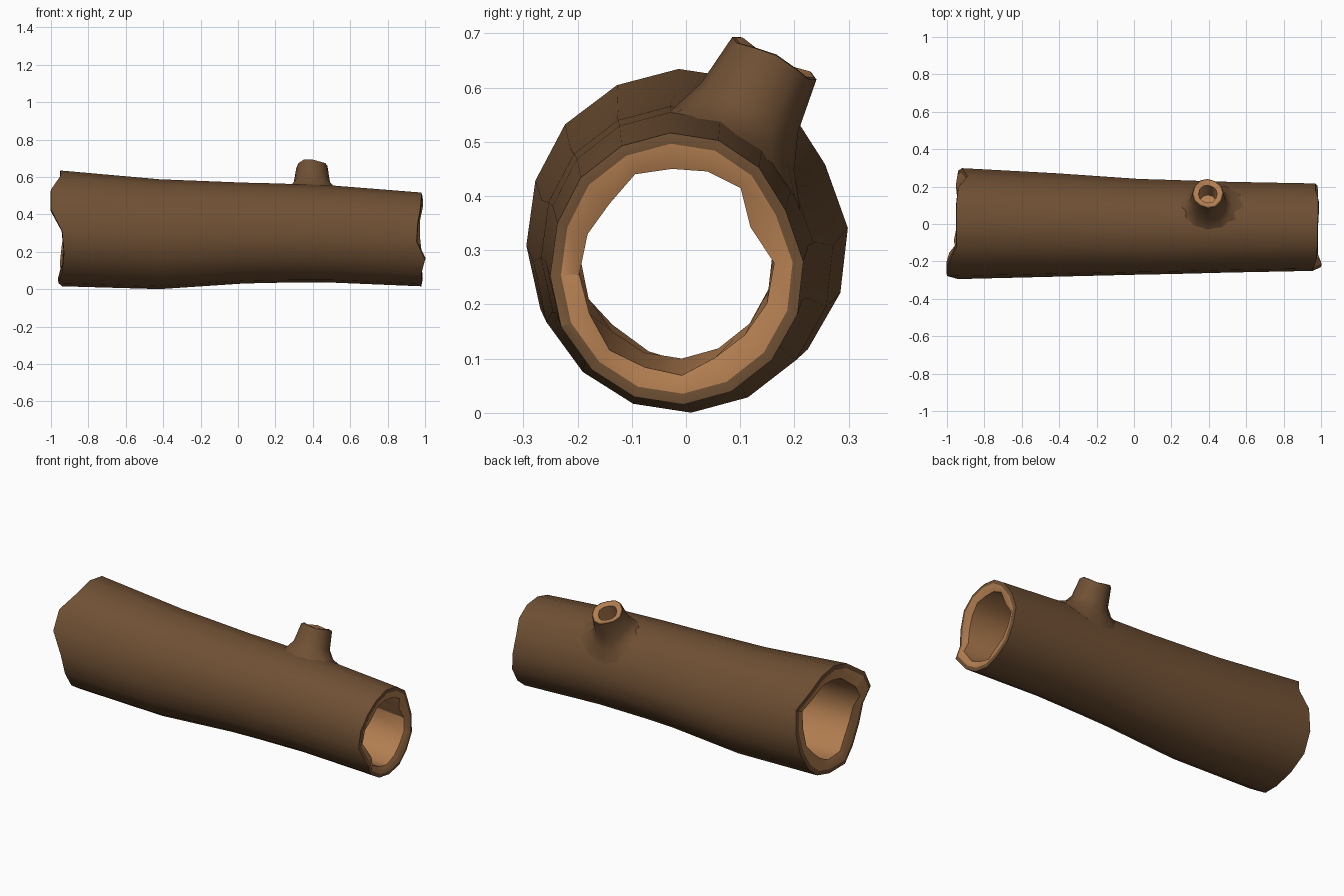
import bpy, bmesh, math, random
from mathutils import Vector

if "Cube" in bpy.data.objects:
    bpy.data.objects.remove(bpy.data.objects["Cube"])
random.seed(4)

def material(name, col):
    m = bpy.data.materials.new(name)
    m.diffuse_color = (*col, 1)
    m.use_nodes = True
    m.node_tree.nodes["Principled BSDF"].inputs["Base Color"].default_value = m.diffuse_color
    return m

BARK = material("bark brown", (0.16, 0.08, 0.034))
WOOD = material("pale wood", (0.45, 0.21, 0.082))

def loft(name, rings, mats, closed=False, cap=False):
    """Skin a list of equal-sized point rings; mats gives a material per band."""
    bm = bmesh.new()
    vr = [[bm.verts.new(p) for p in r] for r in rings]
    n = len(vr[0])
    pairs = list(zip(vr, vr[1:] + (vr[:1] if closed else [])))
    for (a, b), mi in zip(pairs, mats):
        for i in range(n):
            j = (i + 1) % n
            bm.faces.new((a[i], a[j], b[j], b[i])).material_index = mi
    if cap:
        bm.faces.new(vr[-1]).material_index = 1
    bmesh.ops.recalc_face_normals(bm, faces=bm.faces)
    me = bpy.data.meshes.new(name)
    bm.to_mesh(me)
    bm.free()
    ob = bpy.data.objects.new(name, me)
    bpy.context.collection.objects.link(ob)
    me.materials.append(BARK)
    me.materials.append(WOOD)
    bpy.ops.object.select_all(action='DESELECT')
    ob.select_set(True)
    bpy.context.view_layer.objects.active = ob
    bpy.ops.object.shade_smooth_by_angle(angle=math.radians(35))
    return ob

# ---- hollow trunk ----
N = 16
ANG = [math.radians(3 + 360 / N * k) for k in range(N)]
WOBBLE = [1, .95, .97, .99, 1, 1.01, 1.02, 1, 1, 1.01, 1, 1, 1, 1, 1.01, 1.01]
# broken edge x for each side, starting at +y and turning up over the top
LEFT = [-.92, -.89, -.94, -.95, -.95, -.95, -1, -1, -.94, -.93, -.94, -.96, -.94, -.94, -.95, -.94]
RIGHT = [.97, .97, .985, .985, .98, .98, .975, .96, .955, 1, .98, .98, .98, .985, .98, .98]
# section: x, y centre, z centre, y radius, z radius
SECT = [(-.95, .002, .325, .297, .31), (-.42, -.005, .294, .277, .294),
        (.03, -.015, .3, .256, .27), (.2, -.016, .3, .252, .266),
        (.5, -.017, .295, .243, .26), (.98, -.017, .266, .234, .251)]

def section(s, inset=0, xs=None, shift=0, jitter=0):
    x, cy, cz, ry, rz = s
    pts = []
    for k, a in enumerate(ANG):
        d = inset + random.uniform(-jitter, jitter)
        pts.append((xs[k] + shift if xs else x,
                    cy + (ry * WOBBLE[k] - d) * math.cos(a),
                    cz + (rz - d) * math.sin(a)))
    return pts

first, mid, last = SECT[0], SECT[1:-1], SECT[-1]
rings = [section(first, 0, LEFT)] + [section(s) for s in mid] + [section(last, 0, RIGHT)]
mats = [0] * (len(rings) - 1)
# bark lip and pale rim at the right end
rings += [section(last, .02, RIGHT, .003), section(last, .06, RIGHT, -.012, .012)]
mats += [0, 1]
# bore back to the left end
rings += [section(s, .065) for s in reversed(mid)]
mats += [1] * len(mid)
rings += [section(first, .085, LEFT, .012, .012), section(first, .025, LEFT, -.003)]
mats += [1, 1, 0]
loft("hollow_trunk", rings, mats, closed=True)

# ---- broken branch stub with a flared foot ----
M = 12
BASE = Vector((.395, -.017, .297))
AX = Vector((0, .45, .893)).normalized()
TAN = AX.cross(Vector((1, 0, 0))).normalized()

def stub_ring(d, rx, rt, hug=None, jag=0):
    pts = []
    for k in range(M):
        a = 2 * math.pi * k / M
        u, t = rx * math.cos(a), rt * math.sin(a)
        h = math.sqrt(hug * hug - t * t) if hug else d
        h += jag * math.cos(3 * a)
        pts.append(BASE + Vector((u, 0, 0)) + TAN * t + AX * h)
    return pts

stub = [stub_ring(0, .2, .17, .24), stub_ring(0, .13, .125, .264),
        stub_ring(.3, .098, .1), stub_ring(.4, .083, .087, None, .006),
        stub_ring(.402, .076, .08, None, .006), stub_ring(.394, .05, .053, None, .004),
        stub_ring(.29, .045, .047)]
loft("branch_stub", stub, [0, 0, 0, 0, 1, 1], cap=True)
